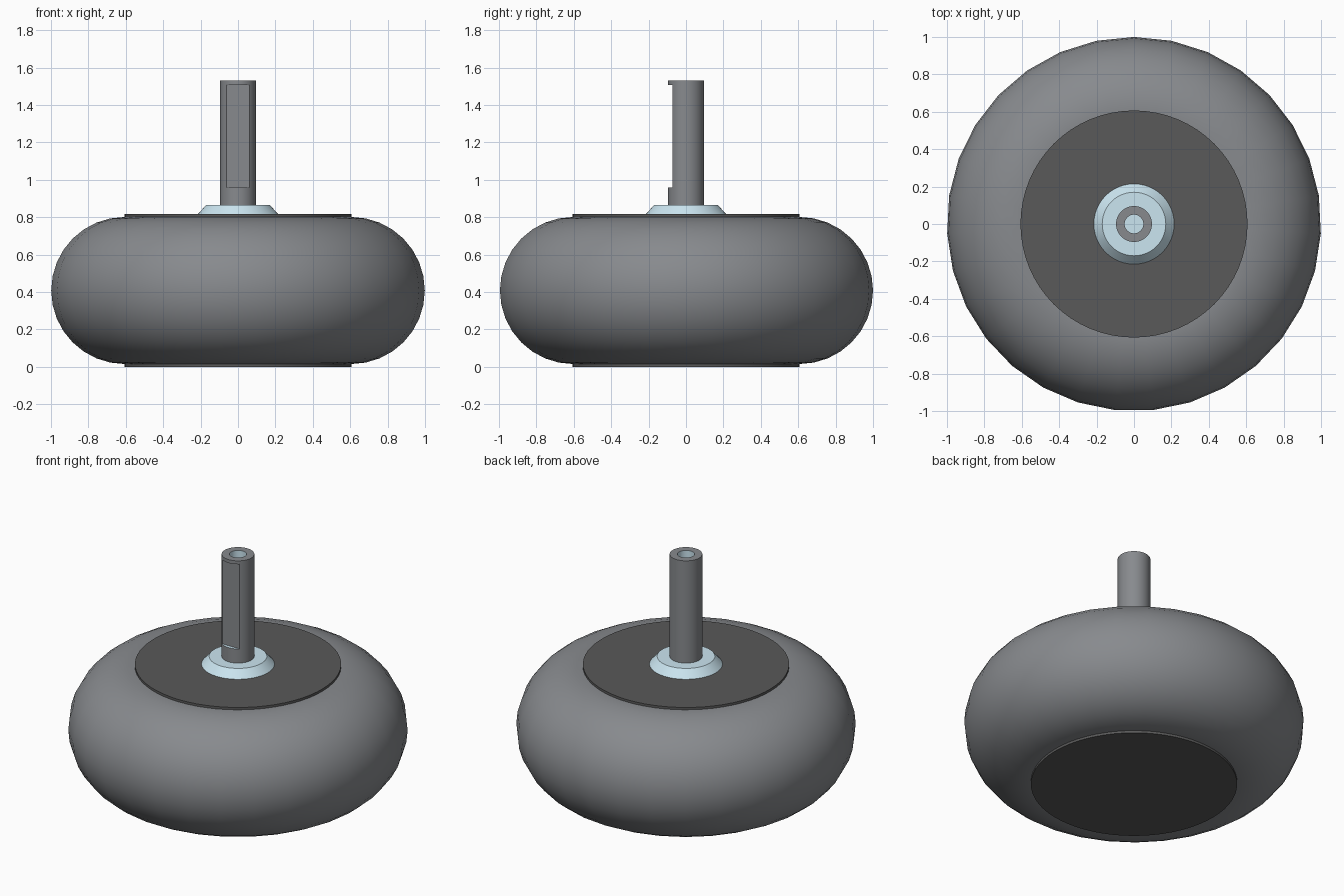
import bpy, bmesh, math

if "Cube" in bpy.data.objects:
    bpy.data.objects.remove(bpy.data.objects["Cube"])


def material(name, rgb):
    m = bpy.data.materials.new(name)
    m.diffuse_color = (*rgb, 1)
    m.use_nodes = True
    m.node_tree.nodes["Principled BSDF"].inputs["Base Color"].default_value = m.diffuse_color
    return m


GREY = material("slate_grey", (0.245, 0.255, 0.27))
DARK = material("dark_grey", (0.1, 0.1, 0.1))
BLUE = material("pale_blue", (0.6, 0.79, 0.88))


def lathe(name, profile, sides, mat, closed=False):
    """Spin an (r, z) profile about the z axis, starting at the back."""
    bm = bmesh.new()
    verts = [bm.verts.new((0, r, z)) for r, z in profile]
    pairs = list(zip(verts, verts[1:]))
    if closed:
        pairs.append((verts[-1], verts[0]))
    edges = [bm.edges.new(p) for p in pairs]
    bmesh.ops.spin(bm, geom=verts + edges, cent=(0, 0, 0), axis=(0, 0, 1),
                   angle=math.tau, steps=sides, use_duplicate=False)
    bmesh.ops.remove_doubles(bm, verts=bm.verts, dist=1e-5)
    bmesh.ops.recalc_face_normals(bm, faces=bm.faces)
    me = bpy.data.meshes.new(name)
    bm.to_mesh(me)
    bm.free()
    me.materials.append(mat)
    ob = bpy.data.objects.new(name, me)
    bpy.context.collection.objects.link(ob)
    return ob


def smooth(ob):
    bpy.ops.object.select_all(action='DESELECT')
    bpy.context.view_layer.objects.active = ob
    ob.select_set(True)
    bpy.ops.object.shade_smooth_by_angle(angle=math.radians(30))


# Fat round tyre
R, r, zc, n = 0.607, 0.393, 0.408, 32
ring = [(R + r * math.cos(i * math.tau / n), zc + r * math.sin(i * math.tau / n))
        for i in range(n)]
smooth(lathe("tyre", ring, 31, GREY, closed=True))

# Hub disc through the tyre, just proud on both sides
smooth(lathe("hub_disc", [(0, 0), (0.607, 0), (0.607, 0.816), (0, 0.816)], 64, DARK))

# Bevelled collar at the foot of the shaft
smooth(lathe("shaft_collar", [(0, 0.81), (0.22, 0.81), (0.17, 0.866), (0, 0.866)], 48, BLUE))

# Hollow shaft with a flat cut into its front
shaft = lathe("shaft", [(0, 0.83), (0.096, 0.83), (0.096, 1.53), (0.05, 1.53),
                        (0.05, 1.2), (0, 1.2)], 48, GREY)
bpy.ops.mesh.primitive_cube_add(size=1, location=(0, -0.173, 1.233))
cutter = bpy.context.object
cutter.name = "flat_cutter"
cutter.hide_render = True
cutter.scale = (0.4, 0.2, 0.55)
mod = shaft.modifiers.new("flat", 'BOOLEAN')
mod.operation, mod.solver, mod.object = 'DIFFERENCE', 'EXACT', cutter
bpy.context.view_layer.objects.active = shaft
bpy.ops.object.modifier_apply(modifier=mod.name)
bpy.data.objects.remove(cutter)

# Pale blue on the bore and the lower ledge of the flat
me = shaft.data
me.materials.clear()
me.materials.append(GREY)
me.materials.append(BLUE)
for p in me.polygons:
    bore = all(math.hypot(*me.vertices[v].co.xy) < 0.051 for v in p.vertices)
    ledge = p.normal.z > 0.9 and abs(p.center.z - 0.958) < 0.01
    p.material_index = 1 if bore or ledge else 0
smooth(shaft)
